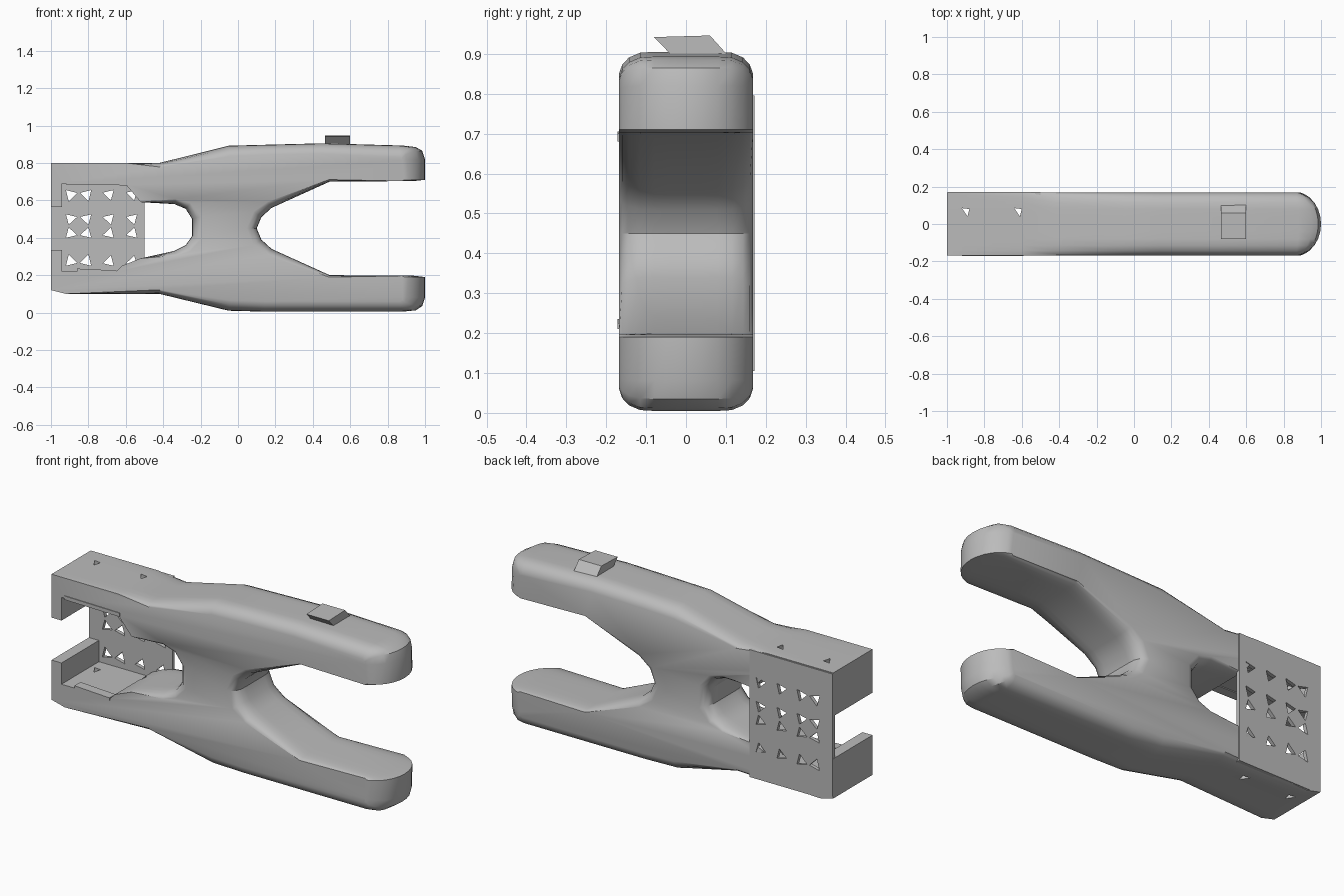
import bpy, bmesh, math
from mathutils import Vector

if "Cube" in bpy.data.objects:
    bpy.data.objects.remove(bpy.data.objects["Cube"])

grey = bpy.data.materials.new("cast grey")
grey.use_nodes = True
grey.diffuse_color = (0.5, 0.5, 0.5, 1)
grey.node_tree.nodes["Principled BSDF"].inputs["Base Color"].default_value = (0.5, 0.5, 0.5, 1)


def loft(name, rings):
    """Skin equal-length closed rings and cap both ends."""
    bm = bmesh.new()
    rows = [[bm.verts.new(p) for p in ring] for ring in rings]
    n = len(rows[0])
    for a, b in zip(rows, rows[1:]):
        for i in range(n):
            bm.faces.new((a[i], a[(i + 1) % n], b[(i + 1) % n], b[i]))
    bm.faces.new(rows[0][::-1])
    bm.faces.new(rows[-1])
    bmesh.ops.recalc_face_normals(bm, faces=bm.faces)
    mesh = bpy.data.meshes.new(name)
    bm.to_mesh(mesh)
    bm.free()
    ob = bpy.data.objects.new(name, mesh)
    mesh.materials.append(grey)
    bpy.context.collection.objects.link(ob)
    return ob


def prism_y(name, pts, y0, y1):
    return loft(name, [[(x, y, z) for x, z in pts] for y in (y0, y1)])


def cut(ob, cutters):
    for c in cutters:
        c.hide_render = True
        c.hide_set(True)
        m = ob.modifiers.new("cut", "BOOLEAN")
        m.operation = "DIFFERENCE"
        m.solver = "EXACT"
        m.object = c
    # bake the cuts so the cutters can go
    deps = bpy.context.evaluated_depsgraph_get()
    mesh = bpy.data.meshes.new_from_object(ob.evaluated_get(deps))
    ob.modifiers.clear()
    ob.data = mesh
    for c in cutters:
        bpy.data.objects.remove(c)


# Side outline (x, z, rim rounding), counter-clockwise: underside, fork, top, socket
outline = [
    (-1, .12, 0), (-.92, .10, 0), (-.42, .10, .4), (-.05, .01, 1), (.14, .005, 1),
    (.88, .005, 1), (.95, .012, 1), (.985, .035, 1), (1, .08, .8), (1, .19, 0),
    (.94, .197, 0), (.49, .20, .2), (.18, .34, .7), (.125, .39, .9), (.10, .45, .9),
    (.125, .51, .9), (.18, .56, .7), (.49, .70, .2), (.94, .703, 0), (1, .71, 0),
    (1, .82, .8), (.985, .865, 1), (.95, .885, 1), (.88, .893, 1), (.45, .905, 1),
    (.14, .897, 1), (-.05, .892, 1), (-.42, .80, .4), (-.6, .80, 0), (-1, .80, 0),
    (-1, .565, 0), (-.94, .565, 0), (-.94, .69, 0), (-.6, .685, 0), (-.52, .59, 0),
    (-.34, .58, .5), (-.28, .555, .7), (-.245, .50, .9), (-.245, .41, .9),
    (-.28, .36, .7), (-.34, .33, .5), (-.52, .29, 0), (-.62, .25, 0), (-.65, .22, 0),
    (-.94, .22, 0), (-.94, .335, 0), (-1, .335, 0),
]


def ring(y, inset):
    pts = [Vector(p[:2]) for p in outline]
    out = []
    for i, p in enumerate(pts):
        a = (p - pts[i - 1]).normalized()
        b = (pts[(i + 1) % len(pts)] - p).normalized()
        na, nb = Vector((-a.y, a.x)), Vector((-b.y, b.x))
        q = p + (na + nb) / max(1 + na.dot(nb), .6) * inset * outline[i][2]
        # fork tips are half-round in plan
        if q.x > .86:
            q.x = .86 + (q.x - .86) * math.sqrt(1 - (y / .172) ** 2)
        out.append((q.x, y, q.y))
    return out


# Swing arm body, sliced across its width
half = [(.168, .055), (.160, .032), (.143, .014), (.115, .002), (.08, 0), (.04, 0)]
slices = [(-y, d) for y, d in half] + [(0, 0)] + half[::-1]
body = loft("swing_arm_body", [ring(y, d) for y, d in slices])

# Small triangular openings through the top and bottom socket walls
drain = []
for x in (-.90, -.62):
    tri = [(x - .02, .085), (x + .02, .08), (x + .01, .04)]
    drain.append(loft("drain_cutter", [[(px, py, z) for px, py in tri] for z in (-.2, 1.2)]))
cut(body, drain)

# Perforated plate closing the back of the socket
plate = prism_y("socket_back_plate", [(-.998, .13), (-.93, .105), (-.5, .105), (-.5, .795), (-.998, .795)],
                .152, .172)
cutters = []


def corner_hole(x, z, dx, dz):
    """Triangle leaning away from the corner (x, z)."""
    pts = [(x, z), (x + dx, z + dz * .25), (x + dx * .25, z + dz)]
    cutters.append(prism_y("plate_cutter", pts, .1, .25))


for x in (-.92, -.785):                      # star of four openings
    for z in (.40, .525):
        corner_hole(x, z, math.copysign(.06, -.85 - x), math.copysign(.055, .46 - z))
for z, s in ((.655, -1), (.25, 1)):          # pairs above and below the star
    corner_hole(-.92, z, .06, .06 * s)
    corner_hole(-.785, z, -.06, .06 * s)
for z, s in ((.655, -1), (.525, -1), (.40, 1), (.25, 1)):   # inner columns
    corner_hole(-.665, z, -.058, .055 * s)
    corner_hole(-.54, z, -.058, .055 * s)
cut(plate, cutters)

# Slanted lug on the upper fork arm
lug_side = [(-.08, .942), (-.03, .89), (.115, .885), (.06, .946)]
lug = loft("upper_lug", [[(x, y, z) for y, z in lug_side] for x in (.465, .60)])

# Raised strips framing the socket mouth
strips = [
    prism_y("socket_upper_flange", [(-.92, .685), (-.59, .68), (-.59, .70), (-.92, .705)], -.172, -.12),
    prism_y("socket_lower_flange", [(-.86, .21), (-.65, .21), (-.65, .225), (-.86, .235)], -.172, -.12),
]

for ob in [body, plate, lug] + strips:
    bpy.ops.object.select_all(action="DESELECT")
    ob.select_set(True)
    bpy.context.view_layer.objects.active = ob
    bpy.ops.object.shade_smooth_by_angle(angle=math.radians(32))
